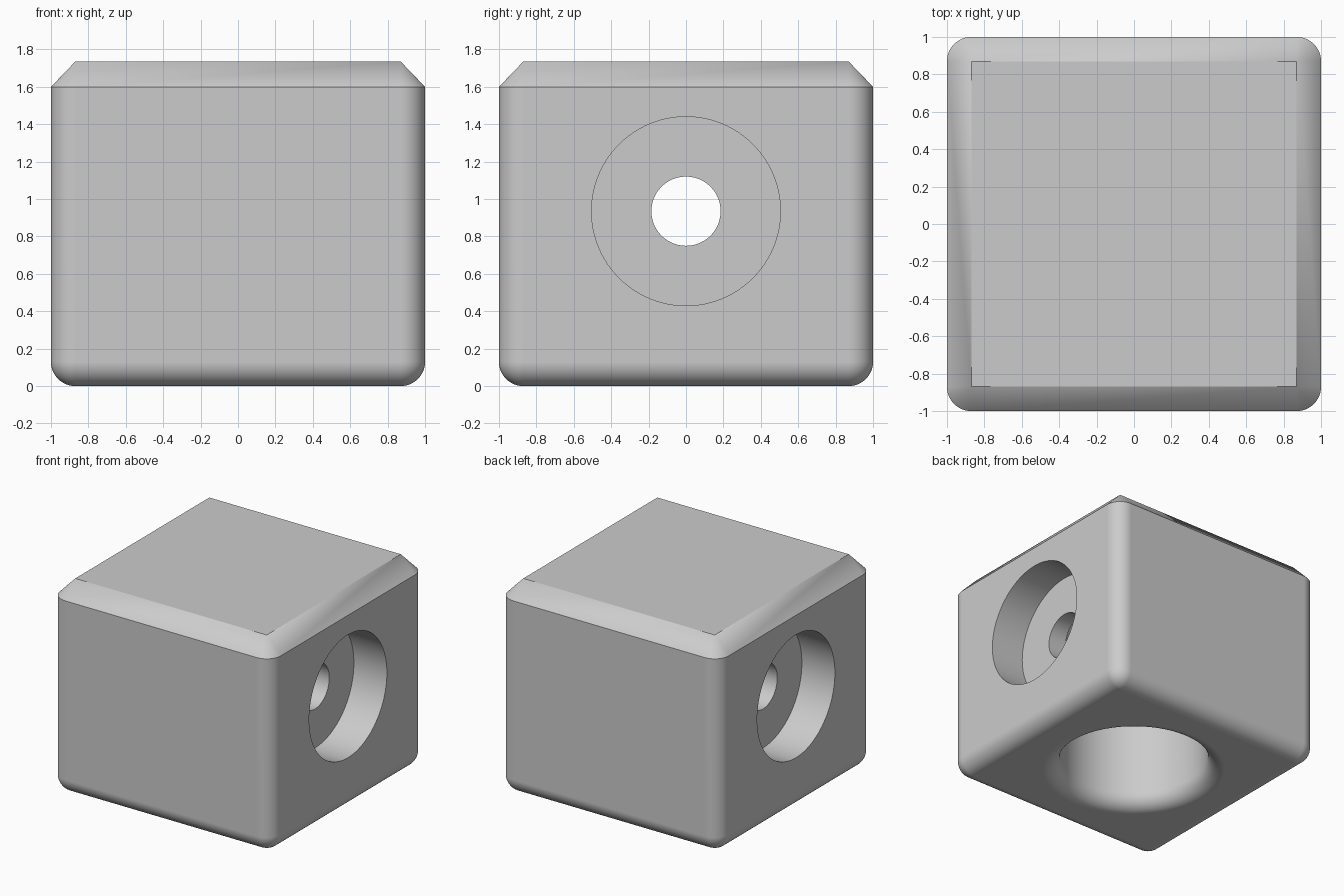
import bpy, bmesh, math

if "Cube" in bpy.data.objects:
    bpy.data.objects.remove(bpy.data.objects["Cube"], do_unlink=True)

HEIGHT, ROUND, SHOULDER = 1.735, 0.13, 1.60
HOLE_Z, HOLE_R = 0.935, 0.185
RECESS_R, RECESS_DEPTH = 0.505, 0.30
BORE_R, BORE_TOP = 0.57, 1.60
STEPS = 12

grey = bpy.data.materials.new("light_grey")
grey.use_nodes = True
colour = (0.6, 0.6, 0.6, 1)
grey.diffuse_color = colour
grey.node_tree.nodes["Principled BSDF"].inputs["Base Color"].default_value = colour


def rounded_square(half, radius, z):
    """Points of a square outline with rounded corners."""
    points = []
    for corner in range(4):
        middle = math.radians(45 + 90 * corner)
        cx = math.copysign(half - radius, math.cos(middle))
        cy = math.copysign(half - radius, math.sin(middle))
        for i in range(STEPS + 1):
            a = math.pi / 2 * (corner + i / STEPS)
            points.append((cx + radius * math.cos(a), cy + radius * math.sin(a), z))
    return points


def circle(radius, z, sides=96):
    turn = 2 * math.pi / sides
    return [(radius * math.cos(i * turn), radius * math.sin(i * turn), z) for i in range(sides)]


def loft(name, rings):
    """Skin a stack of matching rings and cap both ends."""
    bm = bmesh.new()
    loops = [[bm.verts.new(p) for p in ring] for ring in rings]
    for low, high in zip(loops, loops[1:]):
        for i in range(len(low)):
            j = (i + 1) % len(low)
            bm.faces.new((low[i], low[j], high[j], high[i]))
    bm.faces.new(loops[0][::-1])
    bm.faces.new(loops[-1])
    bmesh.ops.remove_doubles(bm, verts=bm.verts, dist=1e-5)
    bmesh.ops.recalc_face_normals(bm, faces=bm.faces)
    mesh = bpy.data.meshes.new(name)
    bm.to_mesh(mesh)
    bm.free()
    mesh.materials.append(grey)
    obj = bpy.data.objects.new(name, mesh)
    bpy.context.collection.objects.link(obj)
    return obj


def cut(target, cutter):
    bpy.context.view_layer.objects.active = target
    mod = target.modifiers.new("cut", 'BOOLEAN')
    mod.operation, mod.solver, mod.object = 'DIFFERENCE', 'EXACT', cutter
    bpy.ops.object.modifier_apply(modifier=mod.name)
    bpy.data.objects.remove(cutter, do_unlink=True)


def side_cutter(name, radius, start, end):
    """Cylinder lying along x at the height of the cross hole."""
    obj = loft(name, [circle(radius, start), circle(radius, end)])
    obj.rotation_euler.y = math.pi / 2
    obj.location.z = HOLE_Z
    bpy.context.view_layer.update()
    return obj


# Block: rounded base and uprights, chamfered top
angles = [math.pi / 2 * i / STEPS for i in range(STEPS + 1)]
rings = [rounded_square(1 - ROUND + ROUND * math.sin(a), ROUND * math.sin(a),
                        ROUND - ROUND * math.cos(a)) for a in angles]
rings.append(rounded_square(1, ROUND, SHOULDER))
rings.append(rounded_square(1 - ROUND, 0, HEIGHT))
block = loft("block", rings)

# Socket in the underside with a rounded mouth
mouth = [circle(BORE_R + ROUND - ROUND * math.sin(a), ROUND - ROUND * math.cos(a)) for a in angles]
cut(block, loft("socket_cutter", [circle(BORE_R + ROUND, -0.2)] + mouth + [circle(BORE_R, BORE_TOP)]))

# Recess on each side, joined by the cross hole
for side in (-1, 1):
    cut(block, side_cutter("recess_cutter", RECESS_R, side * (1 - RECESS_DEPTH), side * 1.2))
cut(block, side_cutter("hole_cutter", HOLE_R, -1.2, 1.2))

# Smooth rounds with crisp edges and flat planes
bpy.ops.object.select_all(action='DESELECT')
block.select_set(True)
bpy.context.view_layer.objects.active = block
bpy.ops.object.shade_smooth_by_angle(angle=math.radians(30))
normals = block.modifiers.new("flat_planes", 'WEIGHTED_NORMAL')
normals.keep_sharp = True
